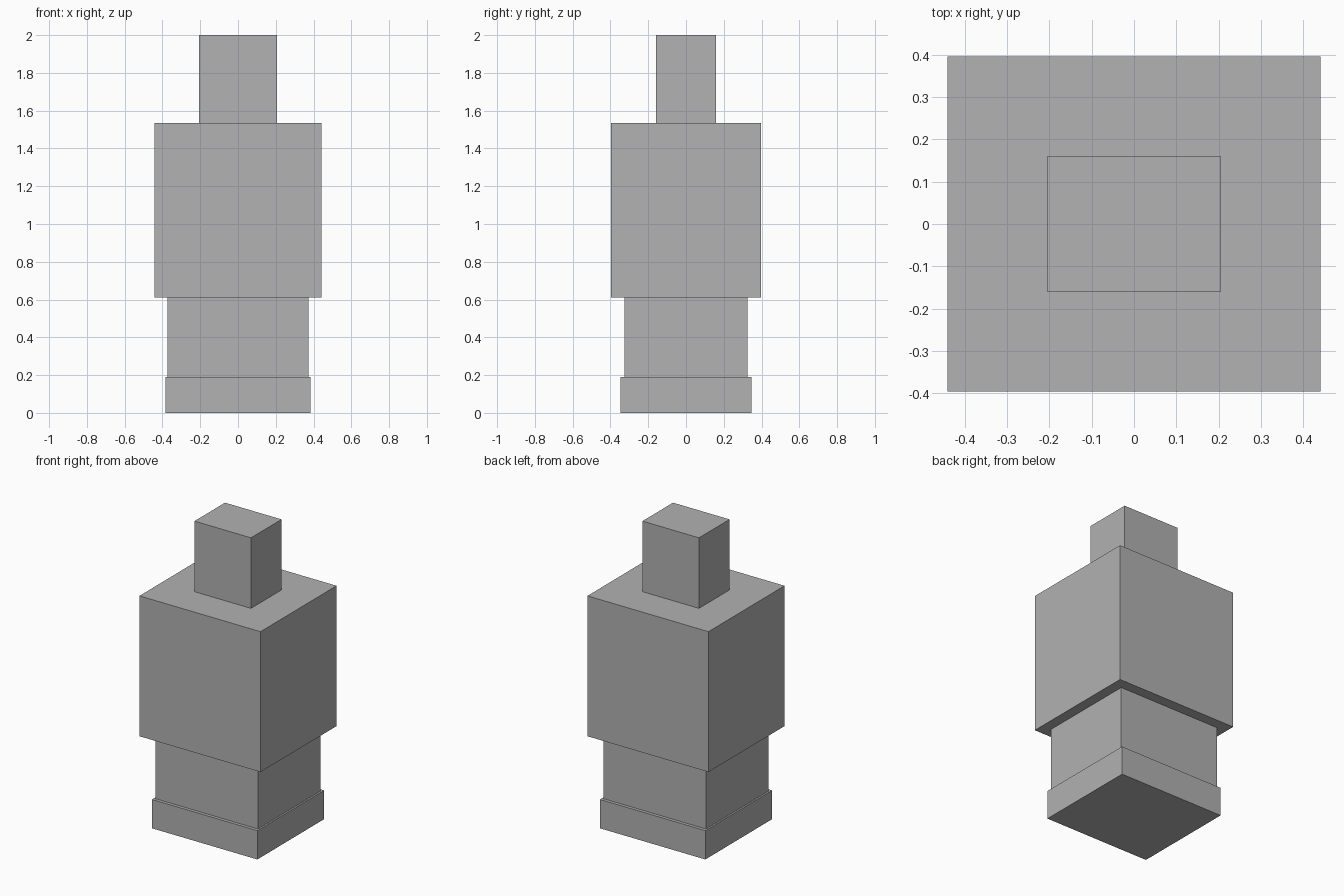
import bpy

# Remove the default object
cube = bpy.data.objects.get("Cube")
if cube:
    bpy.data.objects.remove(cube, do_unlink=True)

# Single plain grey material
grey = bpy.data.materials.new("plain grey")
grey.use_nodes = True
colour = (0.445, 0.445, 0.445, 1)
grey.diffuse_color = colour
shader = next(n for n in grey.node_tree.nodes if n.type == 'BSDF_PRINCIPLED')
shader.inputs["Base Color"].default_value = colour


def box(name, width, depth, bottom, top):
    """Sharp-edged centred block between two heights."""
    bpy.ops.mesh.primitive_cube_add(size=1, location=(0, 0, (bottom + top) / 2))
    obj = bpy.context.object
    obj.name = obj.data.name = name
    obj.scale = (width, depth, top - bottom)
    bpy.ops.object.transform_apply(location=False, rotation=False, scale=True)
    obj.data.materials.append(grey)
    return obj


# Stacked blocks from the ground up
box("feet", 0.768, 0.694, 0, 0.19)
box("legs", 0.746, 0.652, 0.19, 0.61)
box("torso", 0.882, 0.792, 0.61, 1.535)
box("head", 0.412, 0.318, 1.535, 2)
